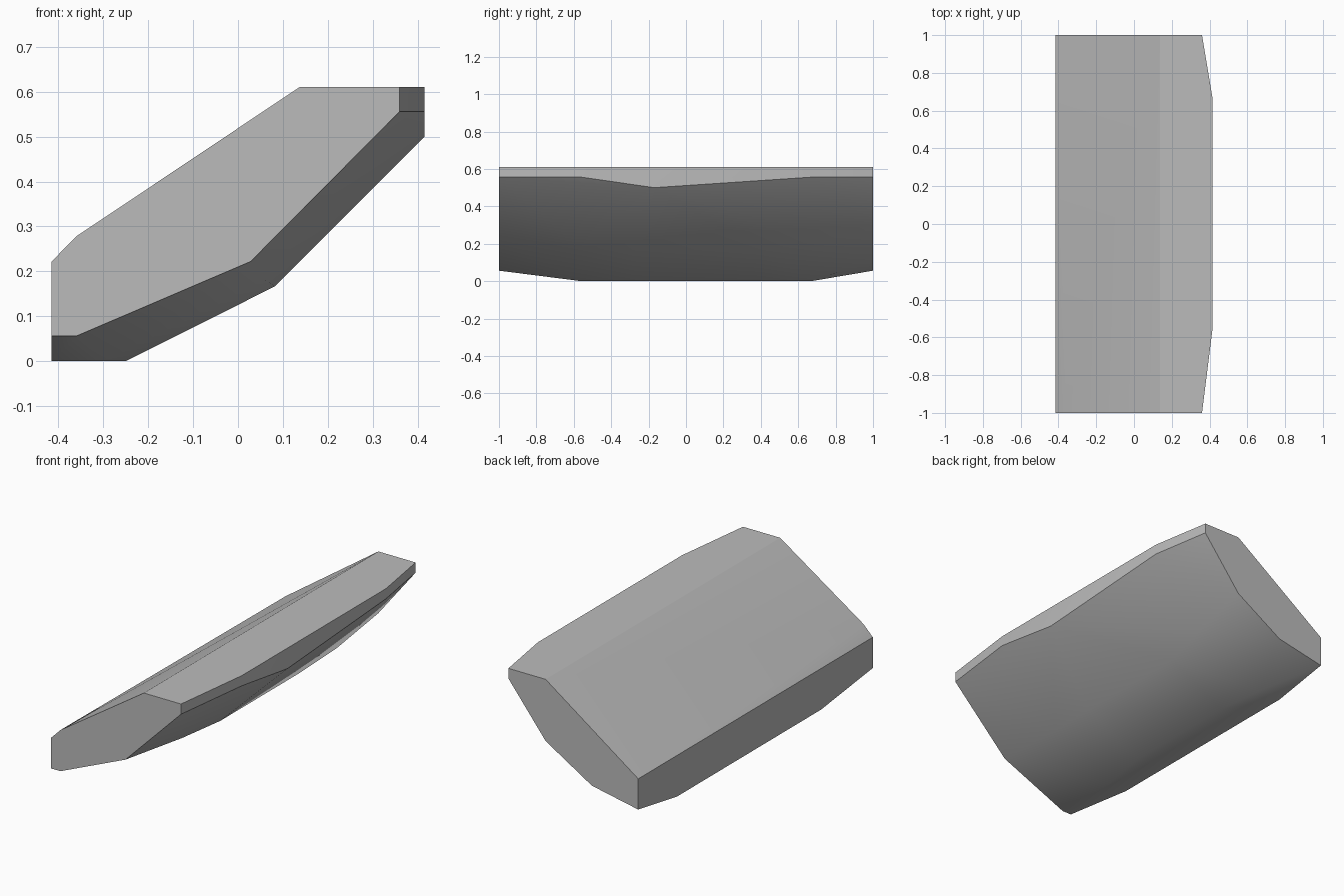
import bpy
import bmesh

cube = bpy.data.objects.get("Cube")
if cube:
    bpy.data.objects.remove(cube, do_unlink=True)

# One plain grey
grey = bpy.data.materials.new("stone grey")
grey.use_nodes = True
colour = (0.5, 0.5, 0.5, 1)
grey.diffuse_color = colour
grey.node_tree.nodes["Principled BSDF"].inputs["Base Color"].default_value = colour

# Cross-sections (x, z) keyed by their position along y
TOP = 0.611
sections = {
    # front end
    -1.0: [(-0.415, 0.056), (-0.36, 0.056), (0.028, 0.222), (0.36, 0.556),
           (0.36, TOP), (0.138, TOP), (-0.36, 0.278), (-0.415, 0.222)],
    # where the rounded underside reaches full depth
    -0.56: [(-0.415, 0), (-0.3, 0), (0.06, 0.18), (0.415, 0.556), (0.415, TOP)],
    -0.27: [(-0.25, 0), (0.083, 0.167)],
    -0.17: [(0.415, 0.5)],
    0.4: [(-0.25, 0), (0.083, 0.167)],
    0.67: [(-0.415, 0), (-0.28, 0), (0.12, 0.21), (0.415, 0.556), (0.415, TOP)],
    # back end
    1.0: [(-0.415, 0.056), (-0.138, 0.111), (0.138, 0.278), (0.36, 0.556),
          (0.36, TOP), (0.138, TOP), (-0.415, 0.222)],
}

# Skin the sections into one closed convex slab
bm = bmesh.new()
for y, outline in sections.items():
    for x, z in outline:
        bm.verts.new((x, y, z))
hull = bmesh.ops.convex_hull(bm, input=bm.verts)
loose = {g for g in hull["geom_interior"] + hull["geom_unused"]
         if isinstance(g, bmesh.types.BMVert)}
bmesh.ops.delete(bm, geom=list(loose), context='VERTS')
bmesh.ops.dissolve_limit(bm, angle_limit=0.01, verts=bm.verts, edges=bm.edges)
bmesh.ops.recalc_face_normals(bm, faces=bm.faces)

mesh = bpy.data.meshes.new("sloped_slab")
bm.to_mesh(mesh)
bm.free()
mesh.materials.append(grey)
slab = bpy.data.objects.new("sloped_slab", mesh)
bpy.context.collection.objects.link(slab)

# Smooth underside, sharp rims
bpy.ops.object.select_all(action='DESELECT')
slab.select_set(True)
bpy.context.view_layer.objects.active = slab
bpy.ops.object.shade_smooth_by_angle(angle=0.52)
